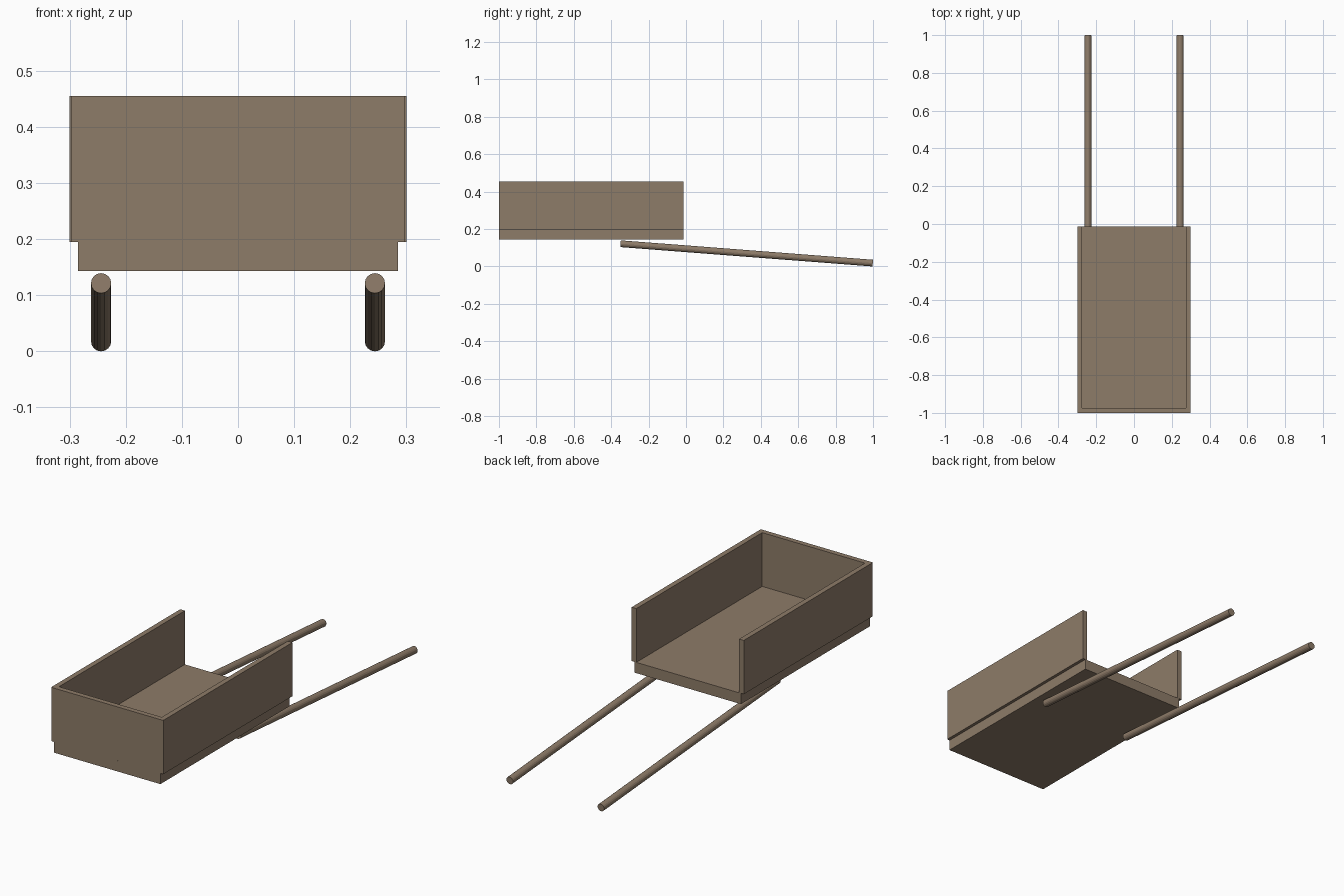
import bpy
from mathutils import Vector

if "Cube" in bpy.data.objects:
    bpy.data.objects.remove(bpy.data.objects["Cube"])

wood = bpy.data.materials.new("wood")
wood.diffuse_color = (0.27, 0.20, 0.14, 1)
wood.use_nodes = True
wood.node_tree.nodes["Principled BSDF"].inputs["Base Color"].default_value = wood.diffuse_color


def box(name, lo, hi):
    lo, hi = Vector(lo), Vector(hi)
    bpy.ops.mesh.primitive_cube_add(size=1, location=(lo + hi) / 2)
    ob = bpy.context.object
    ob.name = name
    ob.scale = hi - lo
    ob.data.materials.append(wood)


def rod(name, a, b, radius, sides):
    a, b = Vector(a), Vector(b)
    bpy.ops.mesh.primitive_cylinder_add(vertices=sides, radius=radius,
                                        depth=(b - a).length, location=(a + b) / 2)
    ob = bpy.context.object
    ob.name = name
    ob.rotation_euler = (b - a).to_track_quat('Z', 'Y').to_euler()
    ob.data.materials.append(wood)


# Tray: floor slab and front board, flush at the front
END = -0.013
box("floor", (-0.285, -1, 0.143), (0.285, END, 0.195))
box("front_board", (-0.298, -1, 0.195), (0.298, -0.975, 0.455))

# Side boards overhang the floor; the back stays open; sloping handles below
for side, s in (("left", -1), ("right", 1)):
    x0, x1 = sorted((s * 0.275, s * 0.30))
    box(side + "_board", (x0, -0.997, 0.195), (x1, END, 0.455))
    rod(side + "_handle", (s * 0.244, -0.350, 0.1215), (s * 0.244, 0.9986, 0.018), 0.018, 16)
